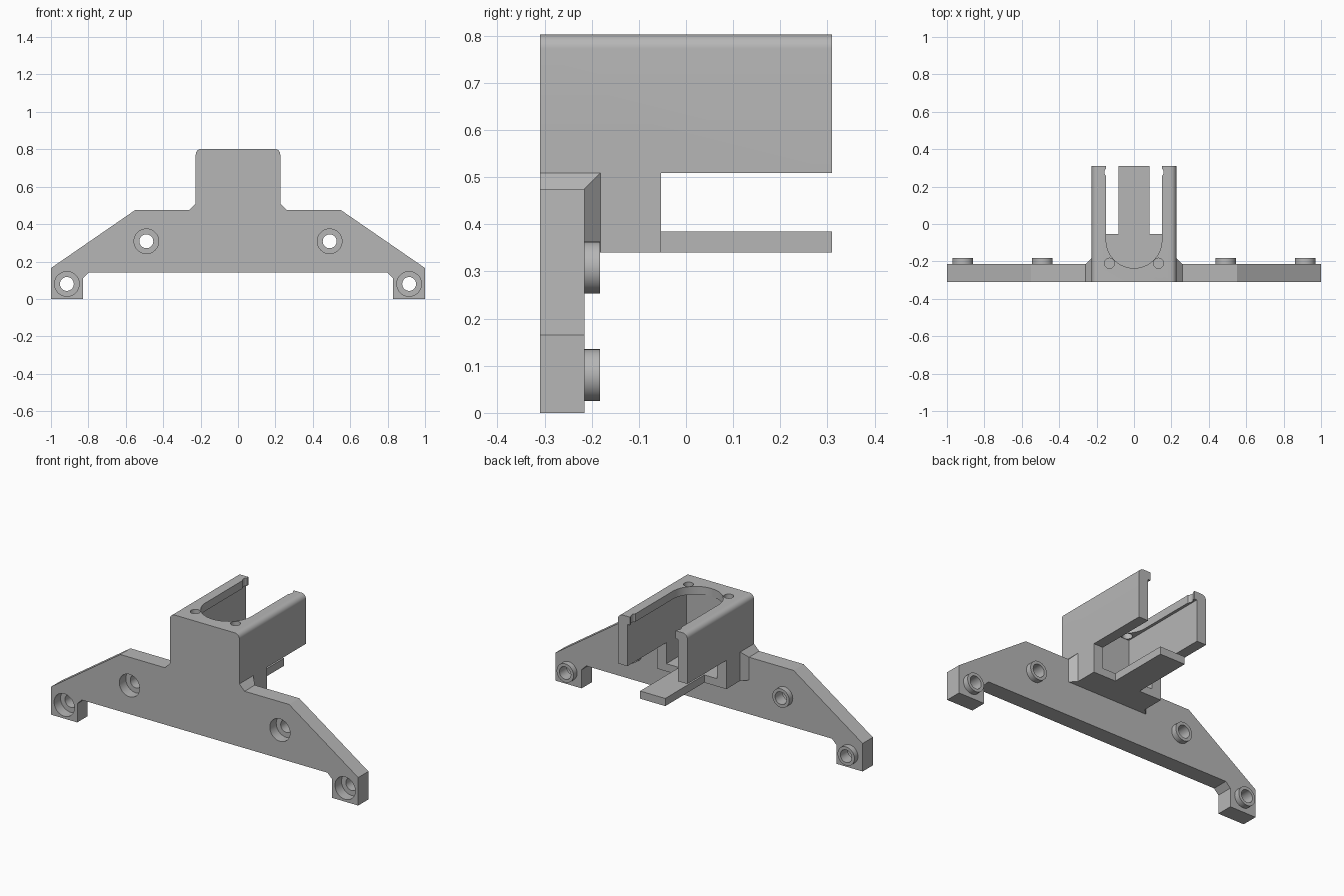
import bpy, bmesh
from math import sin, cos, pi, radians
from mathutils import Matrix, Vector

if "Cube" in bpy.data.objects:
    bpy.data.objects.remove(bpy.data.objects["Cube"], do_unlink=True)

grey = bpy.data.materials.new("plain_grey")
grey.use_nodes = True
grey.diffuse_color = (0.47, 0.47, 0.47, 1)
grey.node_tree.nodes["Principled BSDF"].inputs["Base Color"].default_value = (0.47, 0.47, 0.47, 1)


def finish(bm, name):
    bmesh.ops.recalc_face_normals(bm, faces=bm.faces[:])
    mesh = bpy.data.meshes.new(name)
    bm.to_mesh(mesh)
    bm.free()
    mesh.materials.append(grey)
    obj = bpy.data.objects.new(name, mesh)
    bpy.context.collection.objects.link(obj)
    return obj


def extrude(name, outline, start, end, axis):
    """Extrude a 2D outline along y (points are x, z) or z (points are x, y)."""
    bm = bmesh.new()
    place = (lambda p: (p[0], start, p[1])) if axis == "y" else (lambda p: (p[0], p[1], start))
    face = bm.faces.new([bm.verts.new(place(p)) for p in outline])
    shift = Vector((0, end - start, 0)) if axis == "y" else Vector((0, 0, end - start))
    ext = bmesh.ops.extrude_face_region(bm, geom=[face])
    bmesh.ops.translate(bm, vec=shift, verts=[v for v in ext["geom"] if isinstance(v, bmesh.types.BMVert)])
    return finish(bm, name)


def box(name, half_x, y0, y1, z0, z1):
    return extrude(name, [(-half_x, z0), (half_x, z0), (half_x, z1), (-half_x, z1)], y0, y1, "y")


def arc(cx, cy, r, a0, a1, n):
    return [(cx + r * cos(a0 + (a1 - a0) * i / n), cy + r * sin(a0 + (a1 - a0) * i / n)) for i in range(n + 1)]


def disc(name, a, b, r, start, end, axis):
    return extrude(name, arc(a, b, r, 0, 2 * pi, 40)[:-1], start, end, axis)


def combine(target, other, operation):
    """Bake a boolean into the target and discard the tool."""
    mod = target.modifiers.new("combine", "BOOLEAN")
    mod.operation, mod.solver, mod.object = operation, "EXACT", other
    bpy.context.view_layer.update()
    graph = bpy.context.evaluated_depsgraph_get()
    baked = bpy.data.meshes.new_from_object(target.evaluated_get(graph))
    target.modifiers.clear()
    target.data = baked
    bpy.data.objects.remove(other, do_unlink=True)


def mirrored(half):
    return half + [(-x, z) for x, z in reversed(half)]


FRONT, BACK, PLATE_BACK = -0.31, 0.31, -0.215

# Wide mounting plate with feet at both ends
bracket = extrude("mounting_bracket", mirrored([
    (0.80, 0.14), (0.83, 0.11), (0.83, 0), (1, 0), (1, 0.165), (0.55, 0.475)]),
    FRONT, PLATE_BACK, "y")

# Bosses on the back of the plate
screws = [(s * x, z) for s in (-1, 1) for x, z in ((0.49, 0.308), (0.915, 0.08))]
for x, z in screws:
    combine(bracket, disc("boss", x, z, 0.055, PLATE_BACK - 0.02, -0.182, "y"), "UNION")

# Chamfered gusset where the housing meets the plate
bm = bmesh.new()
for s in (-1, 1):
    for x, y, tops in ((0.26, PLATE_BACK, (0.34, 0.475)), (0.226, -0.181, (0.34, 0.509))):
        for z in tops:
            bm.verts.new((s * x, y, z))
            bm.verts.new((s * x, FRONT, z))
bmesh.ops.convex_hull(bm, input=bm.verts[:])
combine(bracket, finish(bm, "gusset"), "UNION")

# Housing: lower block, rounded upper body and rear tongue
combine(bracket, box("block", 0.226, FRONT, -0.053, 0.34, 0.6), "UNION")
body = extrude("body", mirrored([(0.226, 0.509)] + arc(0.196, 0.772, 0.03, 0, pi / 2, 8)), FRONT, BACK, "y")
combine(bracket, body, "UNION")
combine(bracket, box("tongue", 0.082, -0.1, BACK, 0.34, 0.385), "UNION")

# Square cavity below the lip, open at the back
combine(bracket, box("cavity", 0.165, -0.238, -0.04, 0.385, 0.755), "DIFFERENCE")
combine(bracket, box("channel", 0.165, -0.1, BACK + 0.1, 0.45, 0.755), "DIFFERENCE")

# U-shaped opening through the lip
opening = arc(0, -0.087, 0.149, pi, 2 * pi, 40) + [(0.149, BACK + 0.1), (-0.149, BACK + 0.1)]
combine(bracket, extrude("opening", opening, 0.6, 0.9, "z"), "DIFFERENCE")

# Fixing holes in the lip, the rear pair breaking into the opening
for s in (-1, 1):
    for y in (-0.21, 0.277):
        combine(bracket, disc("lip_hole", s * 0.131, y, 0.027, 0.7, 0.9, "z"), "DIFFERENCE")

# Counterbored screw holes
for x, z in screws:
    combine(bracket, disc("counterbore", x, z, 0.066, FRONT - 0.1, FRONT + 0.06, "y"), "DIFFERENCE")
    combine(bracket, disc("screw_hole", x, z, 0.037, FRONT - 0.1, -0.1, "y"), "DIFFERENCE")

# Smooth the round surfaces, keep edges crisp
bpy.ops.object.select_all(action="DESELECT")
bracket.select_set(True)
bpy.context.view_layer.objects.active = bracket
bpy.ops.object.shade_smooth_by_angle(angle=radians(25))
